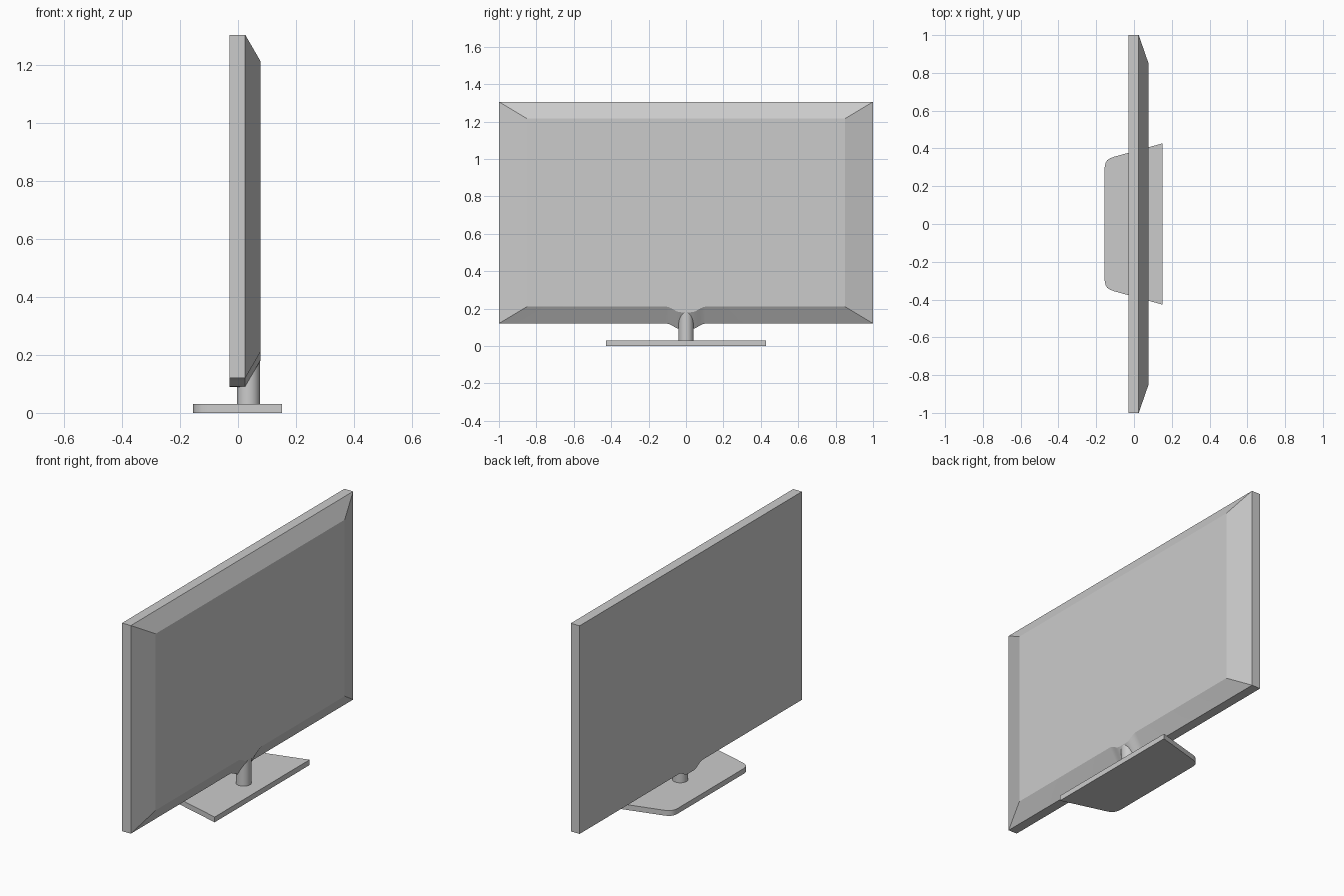
import bpy, bmesh, math

cube = bpy.data.objects.get("Cube")
if cube:
    bpy.data.objects.remove(cube, do_unlink=True)

grey = bpy.data.materials.new("plain grey")
grey.use_nodes = True
color = (0.6, 0.6, 0.6, 1)
grey.diffuse_color = color
grey.node_tree.nodes["Principled BSDF"].inputs["Base Color"].default_value = color


def loft(name, rings, smooth_angle=None):
    """Skin a stack of matching outlines and cap both ends."""
    bm = bmesh.new()
    loops = [[bm.verts.new(p) for p in ring] for ring in rings]
    for a, b in zip(loops, loops[1:]):
        for i in range(len(a)):
            j = (i + 1) % len(a)
            bm.faces.new((a[i], a[j], b[j], b[i]))
    bm.faces.new(loops[0])
    bm.faces.new(loops[-1])
    bmesh.ops.recalc_face_normals(bm, faces=bm.faces[:])
    mesh = bpy.data.meshes.new(name)
    bm.to_mesh(mesh)
    bm.free()
    mesh.materials.append(grey)
    obj = bpy.data.objects.new(name, mesh)
    bpy.context.collection.objects.link(obj)
    if smooth_angle:
        bpy.ops.object.select_all(action="DESELECT")
        obj.select_set(True)
        bpy.context.view_layer.objects.active = obj
        bpy.ops.object.shade_smooth_by_angle(angle=math.radians(smooth_angle))
    return obj


def panel_ring(x, half, bottom, top):
    """Rectangle whose lower edge dips in the middle, above the neck."""
    pts = [(x, -half, top), (x, -half, bottom)]
    for i in range(17):
        t = i / 8 - 1
        u = min(1, (1 - abs(t)) / 0.72)
        pts.append((x, 0.105 * t, bottom - 0.03 * u * u * (3 - 2 * u)))
    return pts + [(x, half, bottom), (x, half, top)]


# Display panel: flat screen, straight rim, sloped rear housing
loft("display_panel", [
    panel_ring(-0.03, 1, 0.12, 1.305),
    panel_ring(0.025, 1, 0.12, 1.305),
    panel_ring(0.077, 0.85, 0.21, 1.215),
], 15)

# Round neck
loft("neck", [
    [(0.036 + 0.04 * math.cos(a), 0.04 * math.sin(a), z)
     for a in (math.tau * i / 32 for i in range(32))]
    for z in (0.03, 0.185)
], 30)

# Tapered foot with rounded corners on the screen side
side = [(0.152, 0.427), (-0.105, 0.356), (-0.125, 0.349),
        (-0.142, 0.338), (-0.151, 0.322), (-0.155, 0.3)]
outline = side + [(x, -y) for x, y in reversed(side)]
loft("foot", [[(x, y, z) for x, y in outline] for z in (0, 0.03)], 30)
